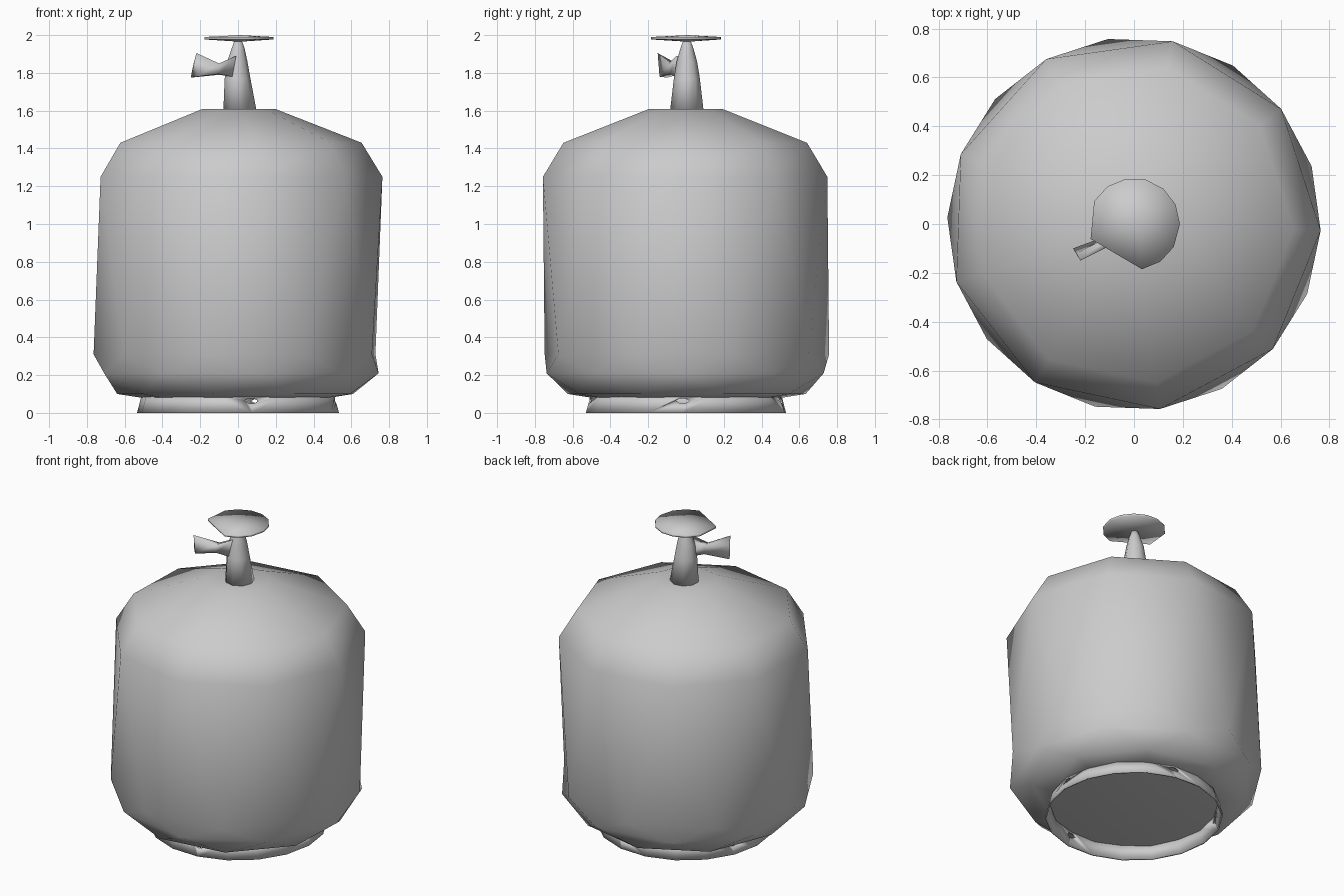
import bpy, bmesh, math
from mathutils import Vector

cube = bpy.data.objects.get("Cube")
if cube:
    bpy.data.objects.remove(cube, do_unlink=True)

# One plain metal colour for everything
metal = bpy.data.materials.new("grey_metal")
metal.use_nodes = True
colour = (0.6, 0.6, 0.6, 1)
metal.diffuse_color = colour
metal.node_tree.nodes["Principled BSDF"].inputs["Base Color"].default_value = colour


def finish(name, bm, smooth=True):
    bmesh.ops.recalc_face_normals(bm, faces=bm.faces)
    for f in bm.faces:
        f.smooth = smooth
    mesh = bpy.data.meshes.new(name)
    bm.to_mesh(mesh)
    bm.free()
    mesh.materials.append(metal)
    obj = bpy.data.objects.new(name, mesh)
    bpy.context.collection.objects.link(obj)
    return obj


def ring(bm, sides, r, z, turn=0, cx=0, cy=0):
    angles = [math.radians(turn) + math.tau * i / sides for i in range(sides)]
    return [bm.verts.new((cx + r * math.cos(a), cy + r * math.sin(a), z)) for a in angles]


def bridge(bm, a, b, zigzag=0):
    """Join two loops with quads, or with triangles when the loops are staggered."""
    n = len(a)
    for i in range(n):
        j = (i + 1) % n
        if zigzag > 0:      # b is half a step ahead of a
            bm.faces.new((a[i], a[j], b[i]))
            bm.faces.new((b[i], a[j], b[j]))
        elif zigzag < 0:    # a is half a step ahead of b
            bm.faces.new((b[i], b[j], a[i]))
            bm.faces.new((a[i], b[j], a[j]))
        else:
            bm.faces.new((a[i], a[j], b[j], b[i]))


# Tank: nine sides, some rings turned by half a step (radius, height, stagger)
START = -2
tank_rings = [(0.51, 0.08, 1), (0.64, 0.10, 1), (0.745, 0.21, 0), (0.765, 0.31, 1),
              (0.765, 1.25, 0), (0.655, 1.43, 0), (0.195, 1.61, 0)]
bm = bmesh.new()
loops = [ring(bm, 9, r, z, START + 20 * s) for r, z, s in tank_rings]
for k in range(len(loops) - 1):
    bridge(bm, loops[k], loops[k + 1], tank_rings[k + 1][2] - tank_rings[k][2])
bm.faces.new(loops[0])
bm.faces.new(loops[-1])
finish("tank", bm)

# Foot ring: hollow band with an outer and an inner wall
bm = bmesh.new()
walls = [ring(bm, 18, r, z, START) for r, z in
         [(0.535, 0), (0.51, 0.095), (0.50, 0.095), (0.525, 0)]]
for k in range(4):
    bridge(bm, walls[k], walls[(k + 1) % 4])
foot = finish("foot_ring", bm)

# Small six-sided drain holes through the foot ring
bm = bmesh.new()
for step in range(4):
    a = math.radians(-82 + 80 * step)
    out = Vector((math.cos(a), math.sin(a), 0))
    side = Vector((-out.y, out.x, 0))
    ends = []
    for d in (0.42, 0.6):
        ends.append([bm.verts.new(out * d + side * u + Vector((0, 0, 0.063 + v)))
                     for u, v in [(-0.037, 0.002), (-0.012, -0.013), (0.015, -0.013),
                                  (0.037, 0), (0.012, 0.014), (-0.015, 0.014)]])
    bridge(bm, *ends)
    bm.faces.new(ends[0])
    bm.faces.new(ends[1])
cutter = finish("drain_hole_cutter", bm)
cutter.hide_render = True
cutter.hide_set(True)
cut = foot.modifiers.new("drain_holes", 'BOOLEAN')
cut.operation = 'DIFFERENCE'
cut.object = cutter
cut.solver = 'EXACT'

# Valve stem: tapering and leaning slightly (radius, height, centre x)
bm = bmesh.new()
stem = [ring(bm, 9, r, z, START, cx, 0.005) for r, z, cx in
        [(0.09, 1.60, 0.008), (0.07, 1.77, -0.004), (0.055, 1.86, -0.005),
         (0.035, 1.93, 0), (0.018, 1.975, 0)]]
for a, b in zip(stem, stem[1:]):
    bridge(bm, a, b)
bm.faces.new(stem[0])
bm.faces.new(stem[-1])
finish("valve_stem", bm)

# Outlet: pinched neck that flares into a skewed tip
bm = bmesh.new()
sections = [
    [(-0.01, -0.05, 1.89), (-0.03, -0.06, 1.78), (-0.03, 0.03, 1.78), (-0.01, 0.02, 1.88)],
    [(-0.10, -0.09, 1.85), (-0.10, -0.085, 1.795), (-0.10, -0.045, 1.79), (-0.10, -0.05, 1.85)],
    [(-0.22, -0.15, 1.905), (-0.215, -0.14, 1.78), (-0.25, -0.10, 1.775), (-0.235, -0.12, 1.85)],
]
parts = [[bm.verts.new(p) for p in s] for s in sections]
for a, b in zip(parts, parts[1:]):
    bridge(bm, a, b)
bm.faces.new(parts[0])
bm.faces.new(parts[-1])
finish("valve_outlet", bm)

# Hand wheel: thin domed disc with one side cut straight above the outlet
bm = bmesh.new()
wheel_angles = [-80, -55, -30, 0, 25, 50, 75, 100, 125, 150, 199]
rims = []
for r, z in [(0.188, 1.977), (0.188, 1.99)]:
    rims.append([bm.verts.new((r * math.cos(math.radians(a)), r * math.sin(math.radians(a)), z))
                 for a in wheel_angles])
bridge(bm, *rims)
for rim, z in zip(rims, (1.965, 2.0)):
    hub = bm.verts.new((0.01, 0.01, z))
    for i in range(len(rim)):
        bm.faces.new((rim[i - 1], rim[i], hub))
finish("hand_wheel", bm)
